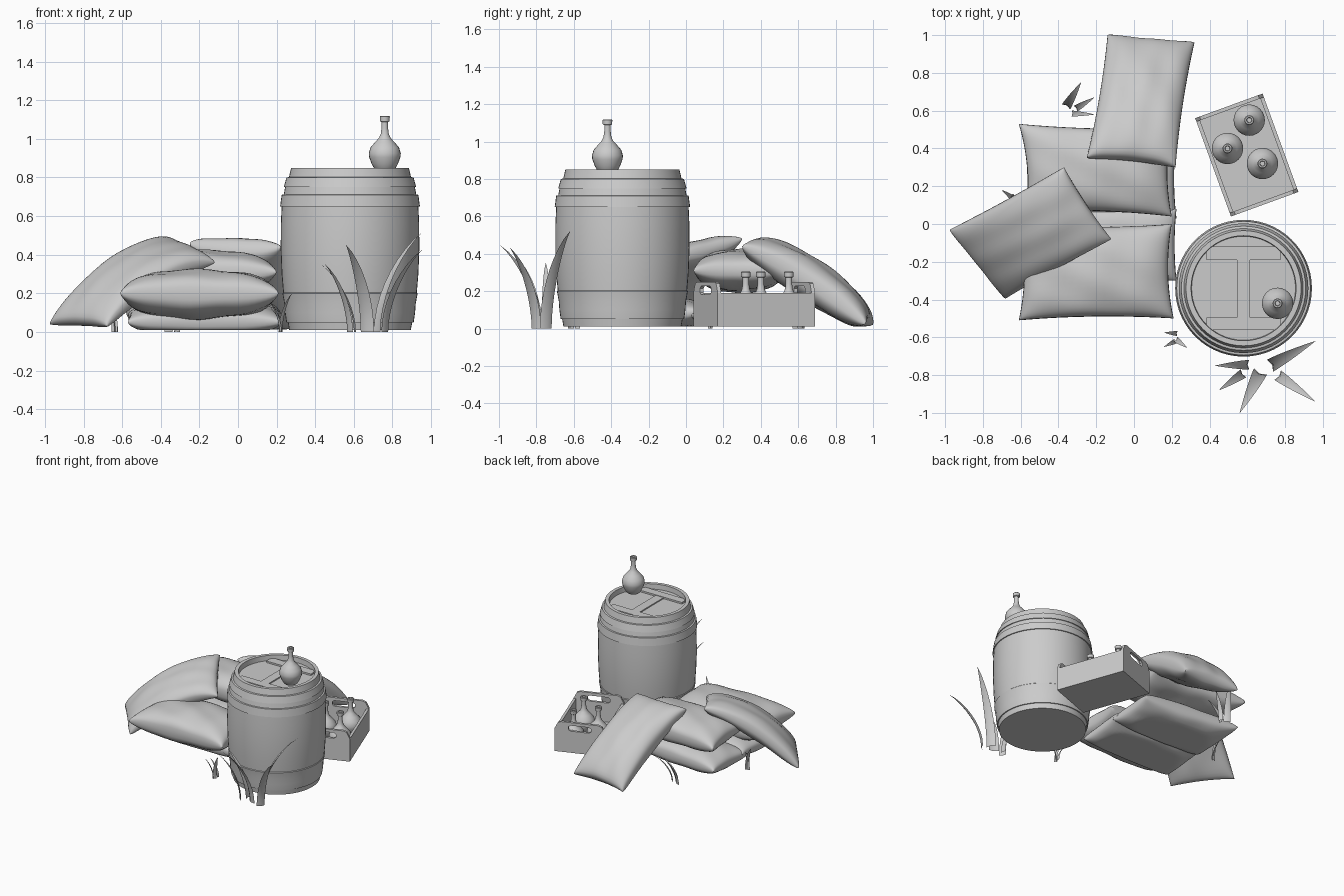
import bpy, bmesh, math, random
from mathutils import Vector, Matrix

if "Cube" in bpy.data.objects:
    bpy.data.objects.remove(bpy.data.objects["Cube"])

random.seed(4)


def finish(name, bm, smooth=True, angle=35, matrix=None):
    bmesh.ops.remove_doubles(bm, verts=bm.verts, dist=0.0004)
    bmesh.ops.recalc_face_normals(bm, faces=bm.faces)
    me = bpy.data.meshes.new(name)
    bm.to_mesh(me)
    bm.free()
    ob = bpy.data.objects.new(name, me)
    bpy.context.collection.objects.link(ob)
    if matrix:
        ob.matrix_world = matrix
    if smooth:
        bpy.ops.object.select_all(action='DESELECT')
        ob.select_set(True)
        bpy.context.view_layer.objects.active = ob
        bpy.ops.object.shade_smooth_by_angle(angle=math.radians(angle))
    return ob


def lathe(name, profile, loc, segs=48):
    bm = bmesh.new()
    vs = [bm.verts.new((r, 0, z)) for r, z in profile]
    es = [bm.edges.new(p) for p in zip(vs, vs[1:])]
    bmesh.ops.spin(bm, geom=vs + es, cent=(0, 0, 0), axis=(0, 0, 1),
                   angle=math.tau, steps=segs)
    return finish(name, bm, angle=30, matrix=Matrix.Translation(loc))


def box(name, x0, x1, y0, y1, z0, z1, matrix=None):
    bm = bmesh.new()
    m = Matrix.Translation(((x0 + x1) / 2, (y0 + y1) / 2, (z0 + z1) / 2)) @ \
        Matrix.Diagonal((x1 - x0, y1 - y0, z1 - z0, 1))
    bmesh.ops.create_cube(bm, size=1, matrix=m)
    return finish(name, bm, smooth=False, matrix=matrix)


def sack(name, corners, thick, arch=0.0, pinch=0.06, power=0.34, nu=28, nv=24):
    """Pillow over a four-cornered patch: corners run round from (u,v)=(-1,-1)."""
    a, b, c, d = map(Vector, corners)
    ph = random.uniform(0, 6)

    def mid(u, v):
        uu = u * (1 - pinch * (1 - v * v))
        vv = v * (1 - pinch * (1 - u * u))
        s, t = (uu + 1) / 2, (vv + 1) / 2
        p = a.lerp(b, s).lerp(d.lerp(c, s), t)
        p.z += arch * (1 - vv * vv)
        return p

    bm = bmesh.new()
    for side in (1, -1):
        rows = []
        for j in range(nv + 1):
            v = -math.cos(math.pi * j / nv)
            row = []
            for i in range(nu + 1):
                u = -math.cos(math.pi * i / nu)
                e = 0.01
                n = (mid(u + e, v) - mid(u - e, v)).cross(mid(u, v + e) - mid(u, v - e)).normalized()
                f = max(0.0, (1 - u * u) * (1 - v * v))
                h = thick * f ** power if f > 1e-9 else 0
                # soft folds that fade at the seam and centre
                h *= 1 + 0.06 * math.sin(7 * u + 3 * v + ph) * math.sin(4 * v - 2 * u + ph)
                p = mid(u, v) + n * h * side
                p.z = max(p.z, 0.01 + 0.0008 * (side + 1))
                row.append(bm.verts.new(p))
            rows.append(row)
        for r, q in zip(rows, rows[1:]):
            for i in range(nu):
                bm.faces.new((r[i], r[i + 1], q[i + 1], q[i]))
    return finish(name, bm, angle=60)


def blade(name, base, tip, height, width):
    base, tip = Vector((*base, 0)), Vector((*tip, 0))
    out = tip - base
    side = Vector((-out.y, out.x, 0)).normalized()
    fold = out.normalized()
    bm = bmesh.new()
    prev, n = None, 9
    for k in range(n + 1):
        t = k / n
        p = base + out * t ** 1.8 + Vector((0, 0, height * (1 - (1 - t) ** 1.15)))
        w = width / 2 * (1 - t ** 2.6) + 0.0006
        row = [bm.verts.new(p + side * w * s + fold * w * 0.35 * (s == 0)) for s in (-1, 0, 1)]
        if prev:
            for i in (0, 1):
                bm.faces.new((prev[i], prev[i + 1], row[i + 1], row[i]))
        prev = row
    return finish(name, bm, angle=50)


# Barrel with raised hoops and recessed lid
BX, BY = 0.58, -0.34
lathe("barrel", [
    (0, 0.01), (0.315, 0.01), (0.322, 0.05), (0.330, 0.05), (0.337, 0.10), (0.340, 0.145),
    (0.350, 0.20), (0.346, 0.204), (0.354, 0.30), (0.359, 0.43),
    (0.358, 0.56), (0.354, 0.65), (0.362, 0.65), (0.354, 0.71), (0.343, 0.712), (0.336, 0.75),
    (0.343, 0.75), (0.329, 0.80), (0.316, 0.802), (0.305, 0.85), (0.278, 0.85), (0.275, 0.81),
    (0, 0.81)], (BX, BY, 0), 56)
for i, (y0, y1) in enumerate(((0.15, 0.22), (-0.22, -0.155))):
    half = math.sqrt(0.276 ** 2 - max(abs(y0), abs(y1)) ** 2) + 0.03
    box(f"lid_batten_{i}", BX - half, BX + half, BY + y0, BY + y1, 0.80, 0.823)
box("lid_centre_plank", BX - 0.035, BX + 0.035, BY - 0.155, BY + 0.15, 0.80, 0.819)

# Bottles: one on the barrel, three in the crate
bottle = [(0, 0), (0.045, 0), (0.053, 0.008), (0.068, 0.035), (0.081, 0.07), (0.083, 0.09),
          (0.074, 0.12), (0.05, 0.148), (0.03, 0.17), (0.021, 0.19), (0.017, 0.22), (0.017, 0.252),
          (0.025, 0.256), (0.026, 0.28), (0.022, 0.284), (0.014, 0.284), (0.012, 0.25), (0, 0.25)]
lathe("barrel_bottle", bottle, (0.76, -0.42, 0.835), 24)
for i, (x, y) in enumerate(((0.61, 0.55), (0.495, 0.40), (0.68, 0.32))):
    lathe(f"crate_bottle_{i}", bottle, (x, y, 0.02), 24)

# Crate: floor, long sides and handled ends
M = Matrix.Translation((0.597, 0.365, 0)) @ Matrix.Rotation(math.radians(20), 4, 'Z')
W, L, T = 0.19, 0.277, 0.02
box("crate_floor", -W, W, -L, L, 0.01, 0.03, M)
box("crate_left_side", -W, -W + T, -L, L, 0.01, 0.19, M)
box("crate_right_side", W - T, W, -L, L, 0.01, 0.19, M)
outer = [(-W, 0.01), (W, 0.01), (W, 0.19), (0.165, 0.24), (0.14, 0.25), (-0.14, 0.25), (-0.165, 0.24), (-W, 0.19)]
inner = [(-0.07, 0.182), (0.07, 0.182), (0.085, 0.192), (0.085, 0.215), (0.07, 0.227), (-0.07, 0.227),
         (-0.085, 0.215), (-0.085, 0.192)]
for name, y in (("crate_front_end", -L), ("crate_back_end", L - T)):
    bm = bmesh.new()
    rings = [[bm.verts.new((x, yy, z)) for x, z in pts] for yy in (y, y + T) for pts in (outer, inner)]
    o0, i0, o1, i1 = rings
    for r, q in ((o0, i0), (o1, i1), (o0, o1), (i0, i1)):
        for k in range(8):
            m = (k + 1) % 8
            bm.faces.new((r[k], r[m], q[m], q[k]))
    finish(name, bm, smooth=False, matrix=M)

# Stacked sacks
sack("ground_sack_front", [(-0.57, -0.30, 0.05), (0.225, -0.30, 0.05), (0.225, 0.08, 0.09), (-0.57, 0.10, 0.09)],
     0.09, pinch=0.025)
sack("ground_sack_back", [(-0.57, 0.04, 0.07), (0.225, 0.03, 0.07), (0.22, 0.40, 0.10), (-0.58, 0.48, 0.10)],
     0.10, pinch=0.025)
sack("front_sack", [(-0.61, -0.51, 0.20), (0.21, -0.50, 0.20), (0.20, 0.0, 0.19), (-0.60, 0.0, 0.19)], 0.128)
sack("middle_sack", [(-0.57, 0.07, 0.31), (0.20, 0.04, 0.31), (0.20, 0.51, 0.31), (-0.61, 0.53, 0.30)], 0.115)
# Leaning sacks
sack("left_leaning_sack", [(-0.975, -0.03, 0.04), (-0.68, -0.395, 0.03), (-0.12, -0.08, 0.36), (-0.37, 0.30, 0.48)],
     0.09, arch=0.075, pinch=0.03)
sack("back_leaning_sack", [(0.32, 0.96, 0.025), (-0.14, 1.0, 0.02), (-0.25, 0.35, 0.46), (0.22, 0.30, 0.44)],
     0.11, arch=0.035, pinch=0.05)

# Grass clumps: base, tip, height, width
grass = [((0.72, -0.75), (0.96, -0.62), 0.52, 0.07), ((0.76, -0.80), (0.96, -0.94), 0.43, 0.06),
         ((0.67, -0.78), (0.56, -1.0), 0.45, 0.075), ((0.58, -0.79), (0.45, -0.88), 0.35, 0.05),
         ((0.61, -0.745), (0.43, -0.75), 0.35, 0.05),
         ((0.23, -0.58), (0.16, -0.575), 0.13, 0.025), ((0.22, -0.62), (0.16, -0.65), 0.16, 0.025),
         ((0.22, -0.61), (0.28, -0.655), 0.20, 0.03),
         ((-0.36, 0.62), (-0.28, 0.75), 0.25, 0.05), ((-0.31, 0.61), (-0.21, 0.67), 0.19, 0.035),
         ((-0.33, 0.585), (-0.21, 0.58), 0.15, 0.03),
         ((-0.63, 0.13), (-0.70, 0.18), 0.20, 0.03), ((-0.64, 0.13), (-0.64, 0.16), 0.15, 0.03)]
for i, g in enumerate(grass):
    blade(f"grass_blade_{i}", *g)
